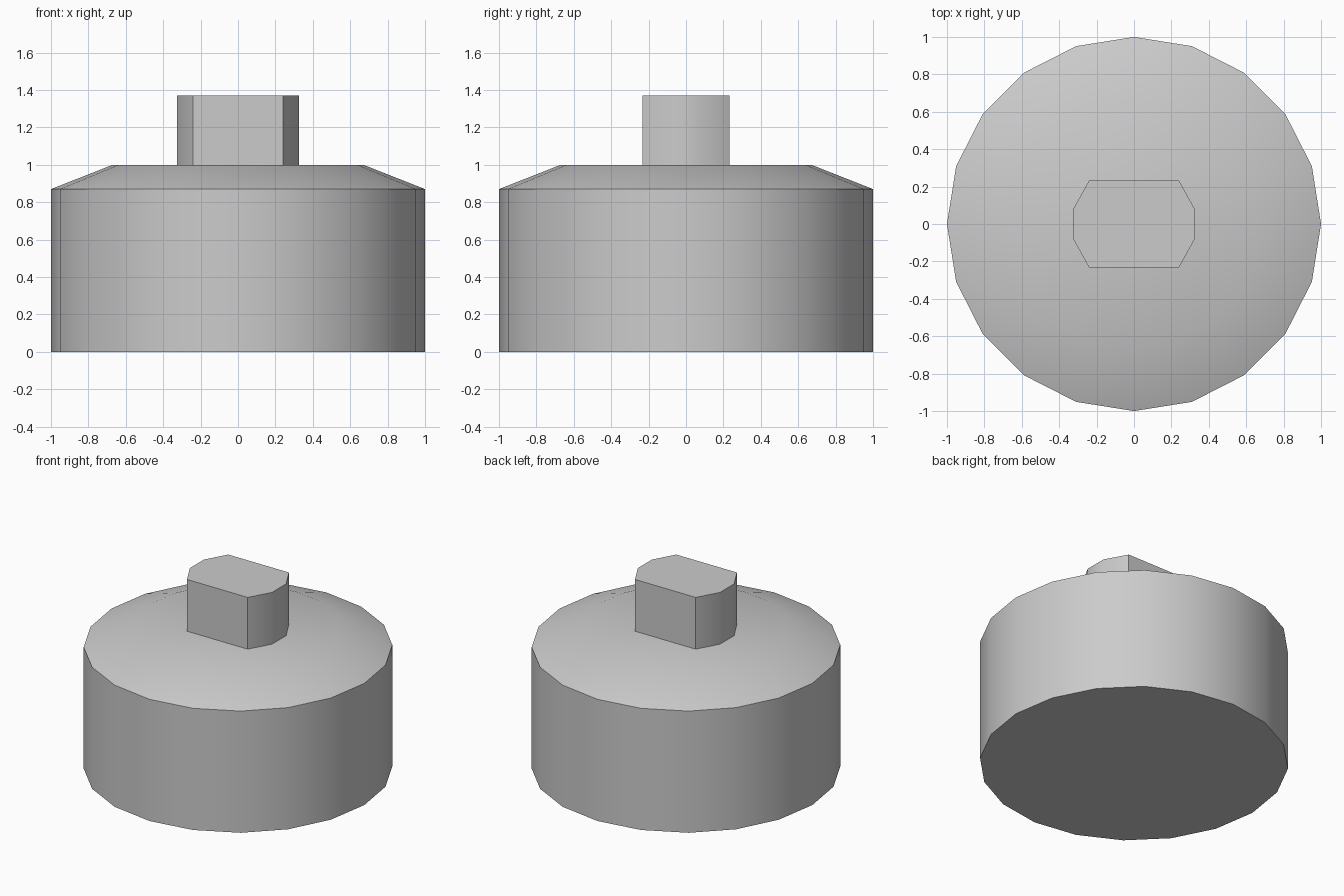
import bpy
import bmesh
from math import cos, sin, tau, radians

cube = bpy.data.objects.get("Cube")
if cube:
    bpy.data.objects.remove(cube, do_unlink=True)

grey = bpy.data.materials.new("plain grey")
grey.use_nodes = True
colour = (0.6, 0.6, 0.6, 1)
grey.diffuse_color = colour
grey.node_tree.nodes["Principled BSDF"].inputs["Base Color"].default_value = colour


def loft(name, rings):
    """Closed solid through a stack of matching outlines."""
    bm = bmesh.new()
    loops = [[bm.verts.new(p) for p in ring] for ring in rings]
    for low, high in zip(loops, loops[1:]):
        for i in range(len(low)):
            j = (i + 1) % len(low)
            bm.faces.new((low[i], low[j], high[j], high[i]))
    bm.faces.new(loops[0][::-1])
    bm.faces.new(loops[-1])
    mesh = bpy.data.meshes.new(name)
    bm.to_mesh(mesh)
    bm.free()
    mesh.materials.append(grey)
    obj = bpy.data.objects.new(name, mesh)
    bpy.context.collection.objects.link(obj)
    bpy.ops.object.select_all(action='DESELECT')
    obj.select_set(True)
    bpy.context.view_layer.objects.active = obj
    bpy.ops.object.shade_smooth_by_angle(angle=radians(40))
    return obj


def circle(radius, z, sides=20):
    return [(radius * cos(tau * i / sides), radius * sin(tau * i / sides), z)
            for i in range(sides)]


# Drum with a sloped shoulder and flat top
loft("drum_body", [circle(1, 0), circle(1, 0.87), circle(0.67, 1)])

# Eight-sided grip on top
half = [(0.24, -0.233), (0.325, -0.08), (0.325, 0.08), (0.24, 0.233)]
outline = half + [(-x, -y) for x, y in half]
loft("top_grip", [[(x, y, z) for x, y in outline] for z in (1, 1.37)])
